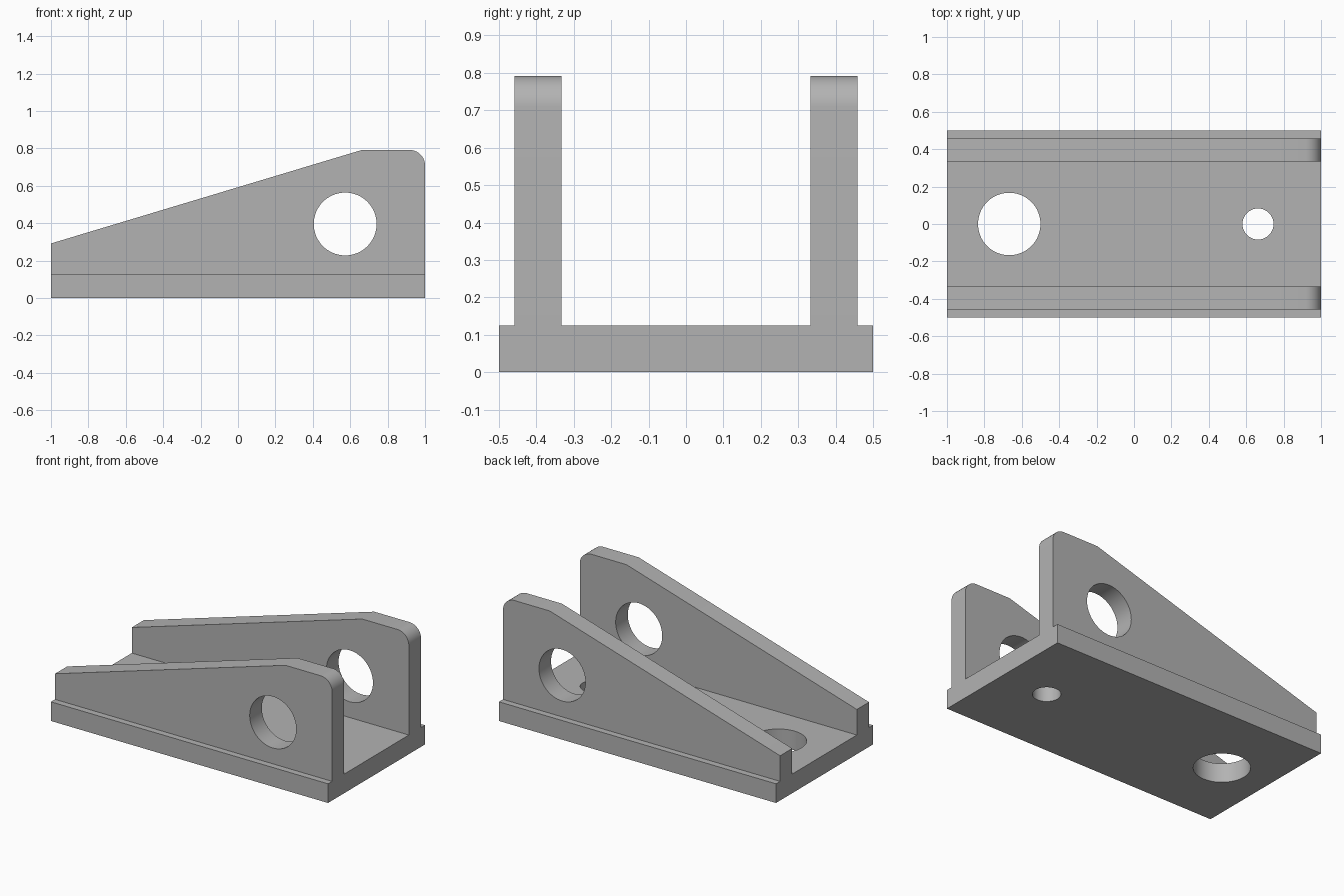
import bpy, bmesh
from math import sin, cos, pi, radians
from mathutils import Matrix

cube = bpy.data.objects.get("Cube")
if cube:
    bpy.data.objects.remove(cube)

# One plain grey metal
GREY = (0.45, 0.45, 0.45, 1)
metal = bpy.data.materials.new("grey metal")
metal.use_nodes = True
metal.diffuse_color = GREY
metal.node_tree.nodes["Principled BSDF"].inputs["Base Color"].default_value = GREY


def arc(cx, cy, r, start, end, steps):
    angles = [start + (end - start) * i / steps for i in range(steps + 1)]
    return [(cx + r * cos(a), cy + r * sin(a)) for a in angles]


def circle(cx, cy, r):
    return arc(cx, cy, r, 0, 2 * pi, 64)[:-1]


def plate(name, loops, thickness, matrix):
    """Fill an outline with its holes, then extrude it to a plate."""
    bm = bmesh.new()
    edges = []
    for loop in loops:
        verts = [bm.verts.new((x, y, 0)) for x, y in loop]
        edges += [bm.edges.new((v, verts[i - 1])) for i, v in enumerate(verts)]
    bmesh.ops.triangle_fill(bm, use_beauty=True, use_dissolve=False,
                            edges=edges, normal=(0, 0, 1))
    ext = bmesh.ops.extrude_face_region(bm, geom=bm.faces[:])
    top = [g for g in ext["geom"] if isinstance(g, bmesh.types.BMVert)]
    bmesh.ops.translate(bm, verts=top, vec=(0, 0, thickness))
    bmesh.ops.transform(bm, verts=bm.verts[:], matrix=matrix)
    bmesh.ops.recalc_face_normals(bm, faces=bm.faces[:])
    mesh = bpy.data.meshes.new(name)
    bm.to_mesh(mesh)
    bm.free()
    mesh.materials.append(metal)
    obj = bpy.data.objects.new(name, mesh)
    bpy.context.collection.objects.link(obj)
    bpy.ops.object.select_all(action="DESELECT")
    obj.select_set(True)
    bpy.context.view_layer.objects.active = obj
    bpy.ops.object.shade_smooth_by_angle(angle=radians(30))
    return obj


# Base plate with a large and a small bolt hole
BASE_H, WALL_T, TOP, FILLET = 0.125, 0.125, 0.792, 0.083
outline = [(-1, -0.5), (1, -0.5), (1, 0.5), (-1, 0.5)]
plate("base_plate",
      [outline, circle(-0.667, 0, 0.167), circle(0.663, 0, 0.083)],
      BASE_H, Matrix())

# Two sloped side walls with a rounded top corner and a pin hole
profile = [(-1, BASE_H), (1, BASE_H)]
profile += arc(1 - FILLET, TOP - FILLET, FILLET, 0, pi / 2, 16)
profile += [(0.663, TOP), (-1, 0.292)]
for name, y in (("right_wall", -0.333), ("left_wall", 0.458)):
    plate(name, [profile, circle(0.573, 0.396, 0.168)], WALL_T,
          Matrix.Translation((0, y, 0)) @ Matrix.Rotation(pi / 2, 4, "X"))
